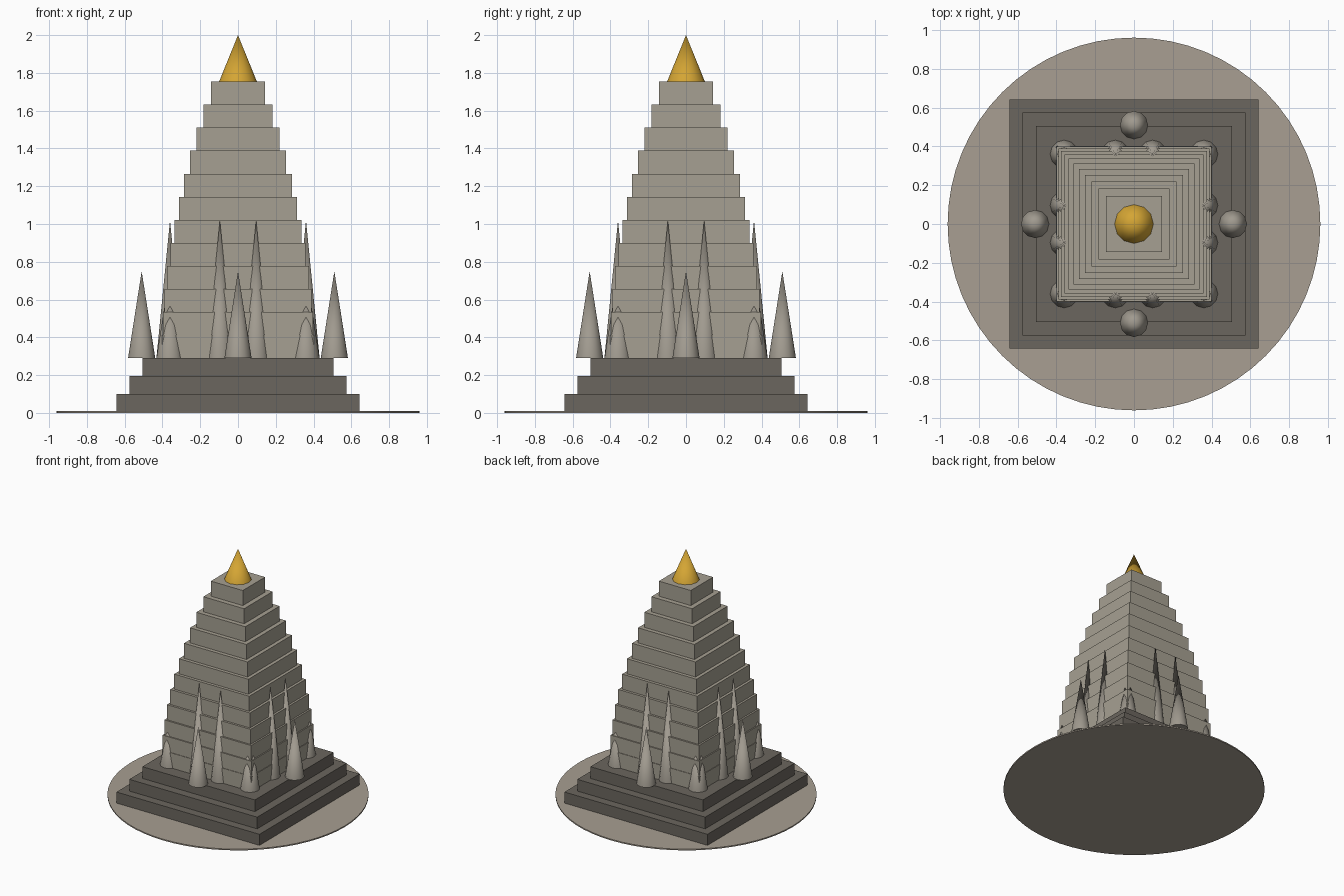
import bpy
import math

if "Cube" in bpy.data.objects:
    bpy.data.objects.remove(bpy.data.objects["Cube"])


def material(name, rgb):
    def linear(c):
        c /= 255
        return c / 12.92 if c <= 0.04045 else ((c + 0.055) / 1.055) ** 2.4
    mat = bpy.data.materials.new(name)
    mat.diffuse_color = (*[linear(c) for c in rgb], 1)
    mat.use_nodes = True
    mat.node_tree.nodes["Principled BSDF"].inputs["Base Color"].default_value = mat.diffuse_color
    return mat


GROUND = material("warm_sand", (168, 159, 146))
STONE = material("pale_stone", (166, 160, 146))
SPIRE = material("spire_stone", (160, 154, 143))
DARK = material("dark_stone", (107, 102, 94))
GOLD = material("gold", (212, 165, 52))


def finish(name, mat, smooth=False):
    obj = bpy.context.object
    obj.name = name
    obj.data.materials.append(mat)
    if smooth:
        bpy.ops.object.shade_smooth_by_angle(angle=math.radians(40))
    return obj


def slab(name, half, z0, z1, mat):
    bpy.ops.mesh.primitive_cube_add(size=1, location=(0, 0, (z0 + z1) / 2))
    bpy.context.object.scale = (2 * half, 2 * half, z1 - z0)
    bpy.ops.object.transform_apply(location=False, rotation=False, scale=True)
    finish(name, mat)


def cone(name, x, y, r, z0, z1, mat, sides=12):
    bpy.ops.mesh.primitive_cone_add(vertices=sides, radius1=r, radius2=0,
                                    depth=z1 - z0, location=(x, y, (z0 + z1) / 2))
    finish(name, mat, True)


# Round ground plate
bpy.ops.mesh.primitive_cylinder_add(vertices=64, radius=0.96, depth=0.01,
                                    location=(0, 0, 0.005))
finish("ground_disc", GROUND, True)

# Three-step plinth
for i, (half, z0, z1) in enumerate([(0.642, 0.005, 0.1), (0.574, 0.1, 0.195),
                                    (0.505, 0.195, 0.29)]):
    slab(f"plinth_step_{i + 1}", half, z0, z1, DARK)

# Tower of twelve tiers, tapering along a curve
BASE, STEP = 0.29, 0.122
for i in range(12):
    half = 0.402 * (1 - 0.75 * (i / 12) ** 1.75)
    slab(f"tower_tier_{i + 1}", half, BASE + i * STEP, BASE + (i + 1) * STEP, STONE)

# Golden finial
cone("finial", 0, 0, 0.1, BASE + 12 * STEP, 2.0, GOLD)

# Spires repeated on the four sides
for k in range(4):
    c, s = [(1, 0), (0, 1), (-1, 0), (0, -1)][k]

    def turned(x, y):
        return x * c - y * s, x * s + y * c

    cone(f"outer_spire_{k + 1}", *turned(0.51, 0), 0.072, BASE, 0.75, SPIRE)
    cone(f"corner_spire_{k + 1}", *turned(0.36, 0.36), 0.072, BASE, 0.75, SPIRE)
    for side in (-1, 1):
        cone(f"wall_spire_{k + 1}_{'left' if side < 0 else 'right'}",
             *turned(0.36, side * 0.096), 0.072, BASE, 1.02, SPIRE)
